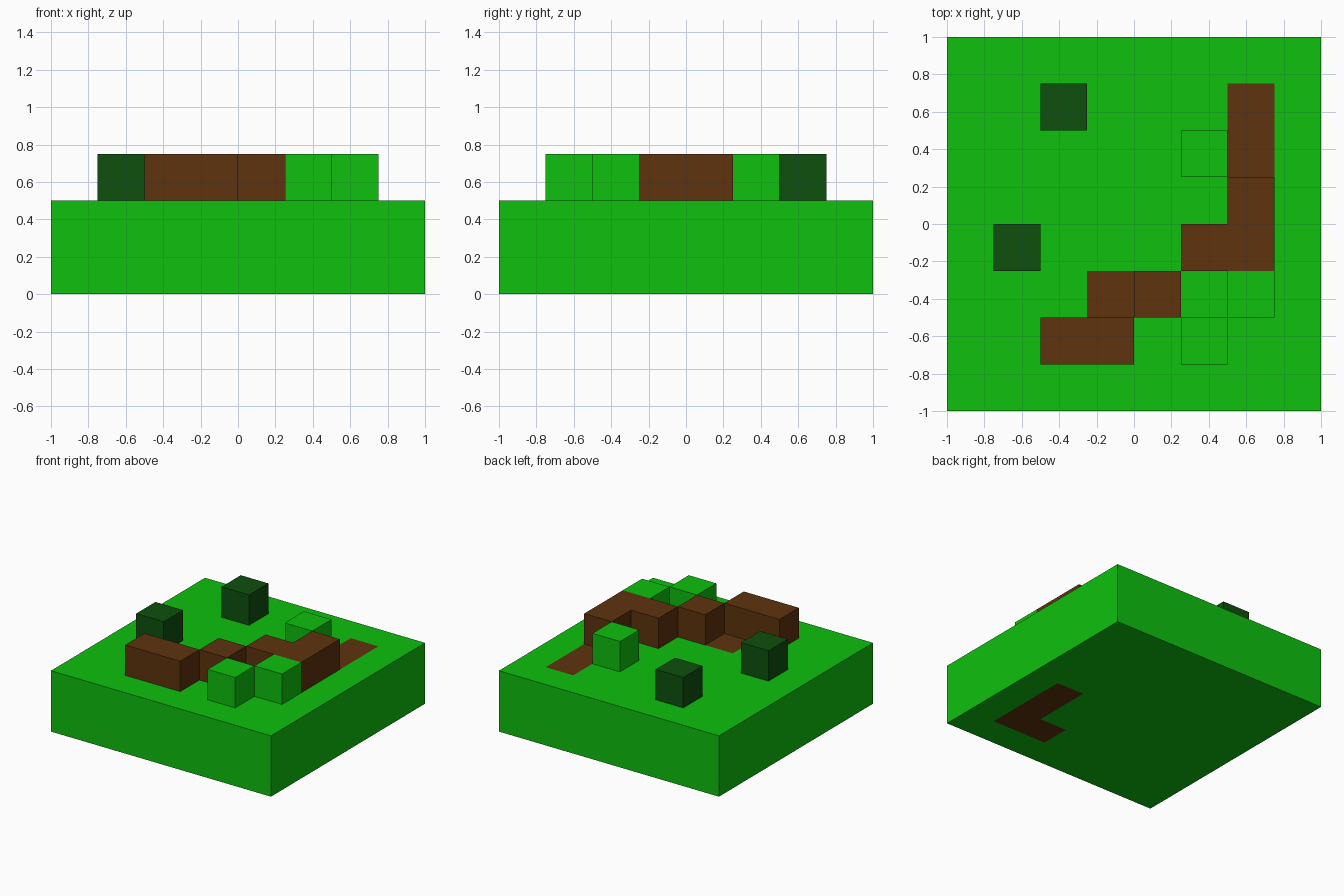
import bpy
import bmesh

cube = bpy.data.objects.get("Cube")
if cube:
    bpy.data.objects.remove(cube, do_unlink=True)

CELL = 0.25      # size of one grid square
GROUND = 0.5     # height of the ground slab


def make_material(name, rgb):
    mat = bpy.data.materials.new(name)
    mat.use_nodes = True
    colour = (*rgb, 1.0)
    mat.diffuse_color = colour
    mat.node_tree.nodes["Principled BSDF"].inputs["Base Color"].default_value = colour
    return mat


grass = make_material("grass_green", (0.0044, 0.527, 0.0044))
earth = make_material("earth_brown", (0.112, 0.033, 0.0044))
bush = make_material("bush_dark_green", (0.0044, 0.080, 0.0044))


def finish(name, bm, materials):
    bmesh.ops.recalc_face_normals(bm, faces=bm.faces)
    mesh = bpy.data.meshes.new(name)
    bm.to_mesh(mesh)
    bm.free()
    for mat in materials:
        mesh.materials.append(mat)
    obj = bpy.data.objects.new(name, mesh)
    bpy.context.collection.objects.link(obj)
    return obj


def raise_outline(name, outline, mat):
    """Extrude an outline, given in grid squares, one square up from the ground."""
    bm = bmesh.new()
    face = bm.faces.new([bm.verts.new((x * CELL, y * CELL, GROUND)) for x, y in outline])
    result = bmesh.ops.extrude_face_region(bm, geom=[face], use_keep_orig=True)
    top = [g for g in result["geom"] if isinstance(g, bmesh.types.BMVert)]
    bmesh.ops.translate(bm, verts=top, vec=(0, 0, CELL))
    return finish(name, bm, [mat])


def raise_box(name, x, y, mat, width=1):
    return raise_outline(name, [(x, y), (x + width, y), (x + width, y + 1), (x, y + 1)], mat)


# Ground slab, cut along the grid so bare earth can be coloured square by square
TOP_EARTH = {(2, 1), (2, 2), (-1, -2)}
BOTTOM_EARTH = {(2, -1), (2, -2), (2, -3), (1, -3)}

bm = bmesh.new()
bmesh.ops.create_cube(bm, size=1.0)
bmesh.ops.scale(bm, vec=(2, 2, GROUND), verts=bm.verts)
bmesh.ops.translate(bm, vec=(0, 0, GROUND / 2), verts=bm.verts)
for axis in ((1, 0, 0), (0, 1, 0)):
    for i in range(-3, 4):
        bmesh.ops.bisect_plane(bm, geom=bm.verts[:] + bm.edges[:] + bm.faces[:],
                               plane_co=[a * i * CELL for a in axis], plane_no=axis)
bm.normal_update()
for face in bm.faces:
    centre = face.calc_center_median()
    square = (int(centre.x // CELL), int(centre.y // CELL))
    is_top = face.normal.z > 0.5 and square in TOP_EARTH
    is_bottom = face.normal.z < -0.5 and square in BOTTOM_EARTH
    face.material_index = 1 if is_top or is_bottom else 0
finish("ground_slab", bm, [grass, earth])

# Raised earth path
raise_box("earth_block_front", -2, -3, earth, width=2)
raise_box("earth_block_middle", 0, -2, earth)
raise_outline("earth_block_corner",
              [(1, -1), (3, -1), (3, 1), (2, 1), (2, 0), (1, 0)], earth)

# Grass blocks
for label, x, y in (("front", 1, -3), ("side", 2, -2), ("back", 1, 1)):
    raise_box("grass_block_" + label, x, y, grass)

# Bushes
for label, x, y in (("side", -3, -1), ("back", -2, 2)):
    raise_box("bush_" + label, x, y, bush)
